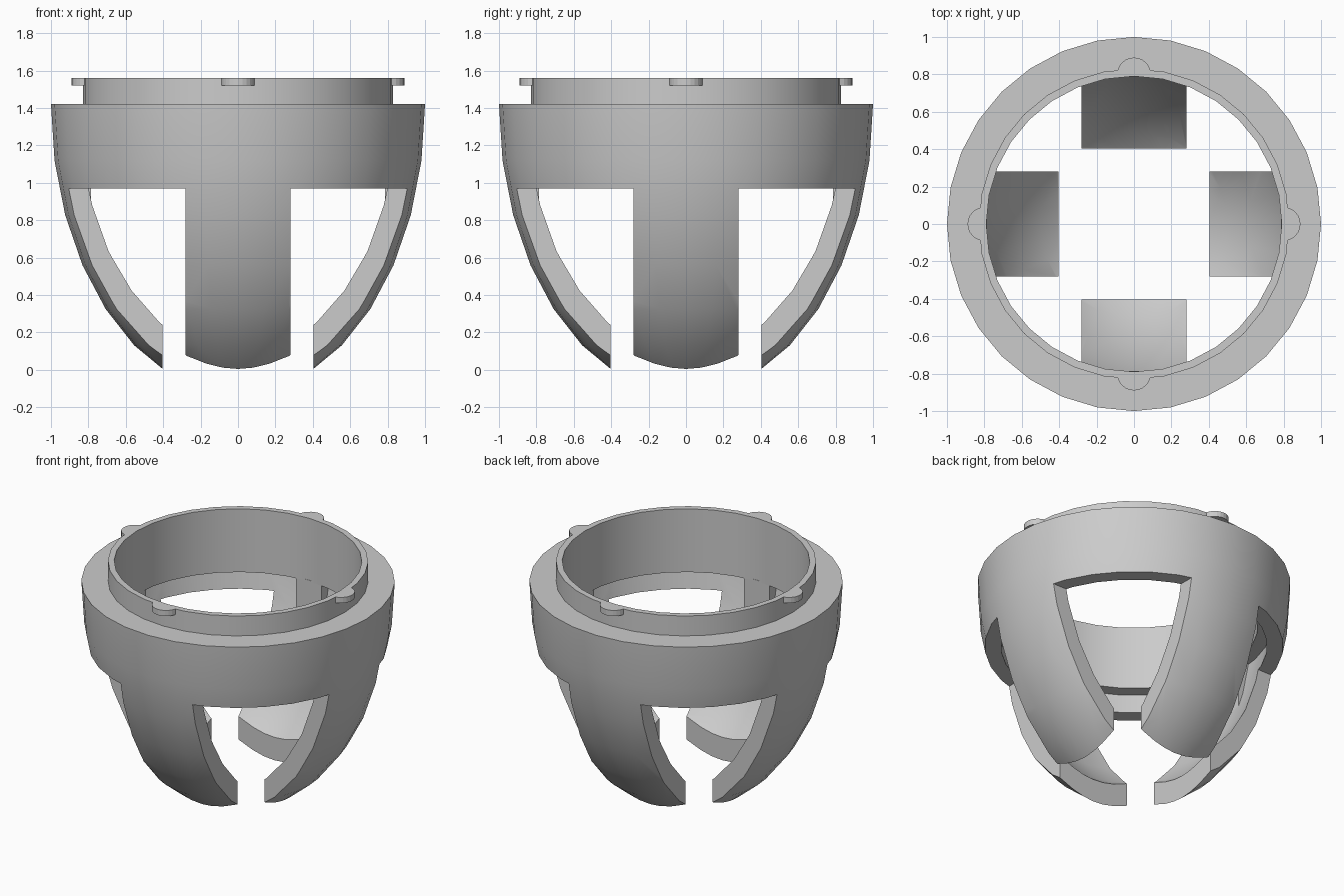
import bpy, bmesh
from math import sin, cos, pi, asin, radians
from mathutils import Matrix

cube = bpy.data.objects.get("Cube")
if cube:
    bpy.data.objects.remove(cube, do_unlink=True)

grey = bpy.data.materials.new("light_grey")
grey.use_nodes = True
COLOUR = (0.6, 0.6, 0.6, 1)
grey.diffuse_color = COLOUR
grey.node_tree.nodes["Principled BSDF"].inputs["Base Color"].default_value = COLOUR

SEGMENTS = 32
STEP = 2 * pi / SEGMENTS
RIM_Z = 1.42       # flange height and centre of the bowl
TOP_Z = 1.56
COLLAR_Z = 1.115   # underside of the inner collar
WINDOW_Z = 0.97


def make_object(name, bm):
    bmesh.ops.recalc_face_normals(bm, faces=bm.faces)
    mesh = bpy.data.meshes.new(name)
    bm.to_mesh(mesh)
    bm.free()
    mesh.materials.append(grey)
    ob = bpy.data.objects.new(name, mesh)
    bpy.context.collection.objects.link(ob)
    return ob


def make_box(name, low, high):
    bm = bmesh.new()
    bmesh.ops.create_cube(bm, size=1)
    for v in bm.verts:
        v.co = [l if c < 0 else h for c, l, h in zip(v.co, low, high)]
    return make_object(name, bm)


def bowl_point(radius, depth, angle):
    return radius * cos(angle), RIM_Z - depth * sin(angle)


# Bowl cross-section: outer curve down, inner curve up, then collar and flange
INNER_R, INNER_D = 0.9, 1.41
profile = [bowl_point(1, 1.55, k * STEP) for k in range(8)]
profile += [bowl_point(INNER_R, INNER_D, k * STEP) for k in range(7, 1, -1)]
profile += [bowl_point(INNER_R, INNER_D, asin((RIM_Z - COLLAR_Z) / INNER_D))]
profile += [(0.79, COLLAR_Z), (0.79, TOP_Z), (0.83, TOP_Z), (0.83, RIM_Z)]

bm = bmesh.new()
rings = []
for s in range(SEGMENTS):
    a = s * STEP
    rings.append([bm.verts.new((r * cos(a), r * sin(a), z)) for r, z in profile])
n = len(profile)
for s in range(SEGMENTS):
    here, there = rings[s], rings[(s + 1) % SEGMENTS]
    for i in range(n):
        j = (i + 1) % n
        bm.faces.new((here[i], there[i], there[j], here[j]))
body = make_object("bowl_with_legs", bm)

# Corner cuts leave four legs; the centre cut squares off their tips
cutters = []
for sx in (-1, 1):
    for sy in (-1, 1):
        xs, ys = sorted((0.28 * sx, 1.5 * sx)), sorted((0.28 * sy, 1.5 * sy))
        cutters.append(make_box("window_cutter", (xs[0], ys[0], -1), (xs[1], ys[1], WINDOW_Z)))
cutters.append(make_box("tip_cutter", (-0.403, -0.403, -1), (0.403, 0.403, 0.7)))

bpy.context.view_layer.objects.active = body
for c in cutters:
    mod = body.modifiers.new("cut", 'BOOLEAN')
    mod.operation = 'DIFFERENCE'
    mod.solver = 'EXACT'
    mod.object = c
    bpy.ops.object.modifier_apply(modifier=mod.name)
for c in cutters:
    bpy.data.objects.remove(c, do_unlink=True)

bpy.ops.object.select_all(action='DESELECT')
body.select_set(True)
bpy.ops.object.shade_smooth_by_angle(angle=radians(25))

# Rounded lugs on the rim and upright ribs inside each leg
for side, quarter in (("left", 0), ("back", 1), ("right", 2), ("front", 3)):
    turn = Matrix.Rotation(quarter * pi / 2, 4, 'Z')
    bm = bmesh.new()
    arc = [-pi / 2 + k * pi / 12 for k in range(13)]
    face = bm.faces.new([bm.verts.new((0.8 + 0.09 * cos(a), 0.09 * sin(a), 1.52)) for a in arc])
    up = bmesh.ops.extrude_face_region(bm, geom=[face])["geom"]
    bmesh.ops.translate(bm, vec=(0, 0, TOP_Z - 1.52),
                        verts=[g for g in up if isinstance(g, bmesh.types.BMVert)])
    lug = make_object(side + "_lug", bm)
    lug.data.transform(turn)

    rib = make_box(side + "_rib", (0.787, -0.1, 0.76), (0.88, 0.1, COLLAR_Z + 0.01))
    rib.data.transform(turn)
